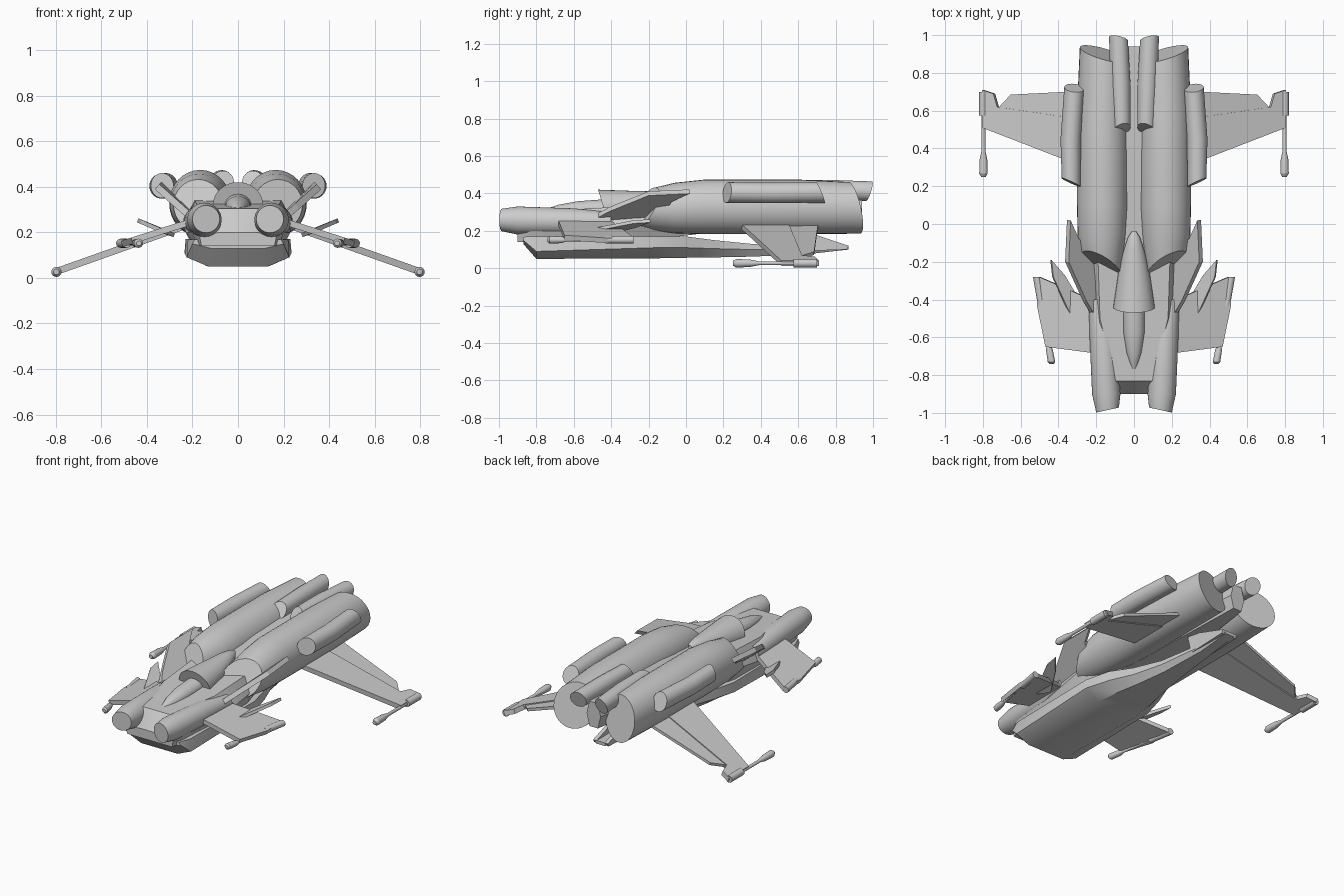
import bpy, bmesh, math
from mathutils import Vector


def finish(name, bm, mirror=False, smooth=False):
    bmesh.ops.recalc_face_normals(bm, faces=bm.faces)
    me = bpy.data.meshes.new(name)
    bm.to_mesh(me)
    bm.free()
    ob = bpy.data.objects.new(name, me)
    bpy.context.collection.objects.link(ob)
    if mirror:
        ob.modifiers.new("mirror", 'MIRROR').use_clip = False
    if smooth:
        bpy.ops.object.select_all(action='DESELECT')
        ob.select_set(True)
        bpy.context.view_layer.objects.active = ob
        bpy.ops.object.shade_smooth_by_angle(angle=math.radians(30))
    return ob


def skin(bm, loops):
    # bridge successive loops and cap both ends
    rings = [[bm.verts.new(p) for p in lp] for lp in loops]
    n = len(rings[0])
    for a, b in zip(rings, rings[1:]):
        for i in range(n):
            bm.faces.new((a[i], a[(i + 1) % n], b[(i + 1) % n], b[i]))
    bm.faces.new(rings[0])
    bm.faces.new(rings[-1])


def tube(name, rings, front=(0, 0), back=(0, 0), mirror=True, n=32):
    # rings: (y, x, z, rx, rz); front/back: slant of the end cuts along x and z
    loops = []
    for k, (y, x, z, rx, rz) in enumerate(rings):
        sx, sz = front if k == 0 else back if k == len(rings) - 1 else (0, 0)
        lp = []
        for i in range(n):
            a = 2 * math.pi * i / n
            dx, dz = rx * math.cos(a), rz * math.sin(a)
            lp.append((x + dx, y + sx * dx + sz * dz, z + dz))
        loops.append(lp)
    bm = bmesh.new()
    skin(bm, loops)
    return finish(name, bm, mirror, True)


def hull(name, sections):
    # sections: y, then half outline points (x, z) from top to bottom
    bm = bmesh.new()
    skin(bm, [[(x, y, z) for x, z in pts] + [(-x, y, z) for x, z in reversed(pts)]
              for y, *pts in sections])
    return finish(name, bm, False, True)


def plate(name, pts, t, mirror=True):
    pts = [Vector(p) for p in pts]
    nrm = Vector()
    for a, b in zip(pts, pts[1:] + pts[:1]):
        nrm += a.cross(b)
    nrm = nrm.normalized() * t / 2
    bm = bmesh.new()
    skin(bm, [[p - nrm for p in pts], [p + nrm for p in pts]])
    return finish(name, bm, mirror)


def wing(name, pts, t, z0, slope):
    return plate(name, [(x, y, z0 - slope * (x - 0.2)) for x, y in pts], t)


# Central fuselage and lower hull
hull("fuselage", [
    (-0.90, (0.07, 0.20), (0.17, 0.19), (0.16, 0.14)),
    (-0.83, (0.10, 0.305), (0.20, 0.20), (0.18, 0.14)),
    (-0.50, (0.18, 0.32), (0.23, 0.20), (0.20, 0.14)),
    (-0.20, (0.19, 0.34), (0.24, 0.25), (0.20, 0.15)),
    (0.20, (0.10, 0.38), (0.15, 0.28), (0.10, 0.20)),
    (0.94, (0.03, 0.40), (0.05, 0.32), (0.03, 0.24))])
hull("lower_hull", [
    (-0.87, (0.19, 0.168), (0.20, 0.15), (0.12, 0.13)),
    (-0.80, (0.22, 0.17), (0.225, 0.09), (0.13, 0.05)),
    (-0.16, (0.23, 0.17), (0.235, 0.11), (0.14, 0.053)),
    (0.00, (0.19, 0.17), (0.19, 0.11), (0.12, 0.056)),
    (0.15, (0.13, 0.15), (0.13, 0.105), (0.09, 0.058)),
    (0.35, (0.08, 0.13), (0.085, 0.10), (0.06, 0.062)),
    (0.65, (0.045, 0.12), (0.05, 0.10), (0.035, 0.075)),
    (0.87, (0.03, 0.12), (0.035, 0.11), (0.03, 0.10))])
plate("tail_fin", [(0.04, 0.55, 0.21), (0.04, 0.66, 0.19), (0.04, 0.87, 0.12),
                   (0.04, 0.86, 0.10), (0.04, 0.58, 0.09)], 0.025)

# Canopy and the hood behind it
tube("canopy", [(-0.78, 0, 0.298, 0.005, 0.005), (-0.74, 0, 0.30, 0.022, 0.02),
                (-0.68, 0, 0.305, 0.04, 0.035), (-0.58, 0, 0.313, 0.055, 0.045),
                (-0.42, 0, 0.32, 0.058, 0.05)], mirror=False)
tube("canopy_hood", [(-0.44, 0, 0.32, 0.11, 0.10), (-0.27, 0, 0.335, 0.085, 0.078),
                     (-0.14, 0, 0.36, 0.055, 0.05), (-0.07, 0, 0.375, 0.032, 0.03),
                     (-0.04, 0, 0.38, 0.012, 0.012)], front=(0, -0.3), mirror=False)

# Main engine nacelles, upper tubes and side tubes
tube("engine_nacelle", [(-0.22, 0.175, 0.32, 0.108, 0.112), (-0.06, 0.17, 0.322, 0.128, 0.135),
                        (0.10, 0.166, 0.328, 0.136, 0.146), (0.60, 0.166, 0.328, 0.136, 0.146),
                        (0.90, 0.16, 0.323, 0.127, 0.138)],
     front=(0.5, 0.5), back=(0.28, -0.22))
tube("upper_tube", [(0.50, 0.066, 0.42, 0.048, 0.05), (0.75, 0.072, 0.42, 0.053, 0.053),
                    (0.98, 0.082, 0.412, 0.05, 0.052)], front=(-0.3, 0.6), back=(0.2, 0.3))
tube("side_tube", [(0.22, 0.333, 0.405, 0.05, 0.055), (0.45, 0.335, 0.403, 0.054, 0.055),
                   (0.72, 0.317, 0.405, 0.052, 0.055)], front=(0.45, 0.1), back=(0.1, -0.4))

# Nose cannons
tube("nose_cannon", [(-0.985, 0.14, 0.258, 0.06, 0.06), (-0.90, 0.147, 0.255, 0.075, 0.075),
                     (-0.60, 0.165, 0.25, 0.07, 0.07), (-0.40, 0.19, 0.25, 0.05, 0.05)],
     front=(-0.22, 0))

# Angled shoulder plates
plate("shoulder_plate", [(0.17, -0.56, 0.235), (0.26, -0.41, 0.315), (0.355, -0.20, 0.40),
                         (0.345, 0.02, 0.41), (0.30, -0.08, 0.365), (0.20, -0.12, 0.27)], 0.03)

# Front wings with blade fins
wing("front_wing", [(0.16, -0.69), (0.465, -0.65), (0.51, -0.43), (0.50, -0.28),
                    (0.36, -0.34), (0.18, -0.42)], 0.028, 0.248, 0.32)
plate("front_blade", [(0.31, -0.50, 0.20), (0.33, -0.50, 0.205), (0.43, -0.28, 0.248),
                      (0.44, -0.19, 0.253), (0.37, -0.27, 0.224), (0.28, -0.42, 0.187)], 0.018)

# Rear wings with flaps
wing("rear_wing", [(0.18, 0.27), (0.80, 0.51), (0.80, 0.71), (0.74, 0.69),
                   (0.72, 0.62), (0.18, 0.54)], 0.03, 0.24, 0.355)
wing("rear_flap", [(0.18, 0.53), (0.62, 0.60), (0.72, 0.61), (0.65, 0.685), (0.62, 0.665),
                   (0.645, 0.69), (0.35, 0.70), (0.18, 0.71)][:4] + [(0.35, 0.70), (0.18, 0.71)],
     0.018, 0.24, 0.355)


# Wing tip guns: thick breech, thin barrel, bulged muzzle
def tip_gun(name, p0, p1, z, fracs, r):
    radii = [0.55, 1, 0.9, 0.45, 0.45, 1, 1]
    tube(name, [(p0[1] + f * (p1[1] - p0[1]), p0[0] + f * (p1[0] - p0[0]), z, r * k, r * k)
                for f, k in zip(fracs, radii)], n=16)


tip_gun("rear_tip_gun", (0.797, 0.25), (0.797, 0.70), 0.0265,
        [0, 0.04, 0.2, 0.31, 0.72, 0.722, 1], 0.0225)
tip_gun("front_tip_gun", (0.435, -0.74), (0.515, -0.28), 0.152,
        [0, 0.02, 0.16, 0.22, 0.67, 0.672, 1], 0.02)
